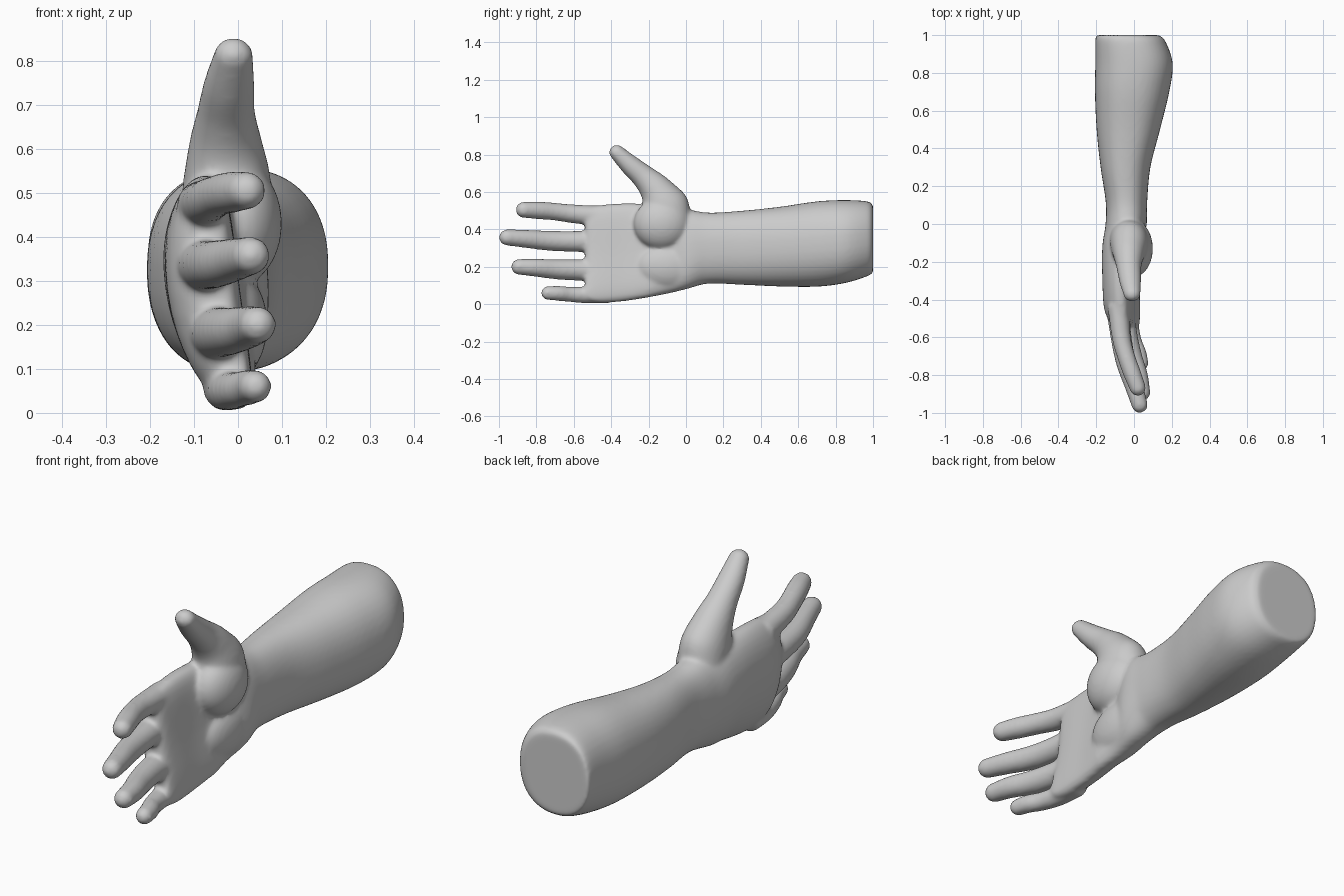
import bpy, bmesh, math
from mathutils import Vector

if "Cube" in bpy.data.objects:
    bpy.data.objects.remove(bpy.data.objects["Cube"])

skin = bpy.data.materials.new("light_grey")
skin.diffuse_color = (0.6, 0.6, 0.6, 1)
skin.use_nodes = True
skin.node_tree.nodes["Principled BSDF"].inputs["Base Color"].default_value = skin.diffuse_color


def spline(rows, steps=6):
    """Catmull-Rom through section rows (x, y, z, radius across, radius along height)."""
    rows = [Vector(r) for r in rows]
    pts = [2 * rows[0] - rows[1]] + rows + [2 * rows[-1] - rows[-2]]
    out = []
    for i in range(1, len(pts) - 2):
        a, b, c, d = pts[i - 1:i + 3]
        for k in range(steps):
            t = k / steps
            out.append(0.5 * (2 * b + (c - a) * t + (2 * a - 5 * b + 4 * c - d) * t ** 2
                              + (3 * b - a - 3 * c + d) * t ** 3))
    return out + [rows[-1]]


def loft(bm, rows, tip=True, power=1.0, bend=None, n=40):
    """Tube through elliptical sections, with an optional rounded far tip."""
    secs = spline(rows)
    if tip:
        last = secs[-1]
        d = (Vector(last[:3]) - Vector(secs[-2][:3])).normalized()
        r = min(last[3], last[4])
        for k in range(1, 7):
            a = k / 6 * math.radians(86)
            p = Vector(last[:3]) + d * r * math.sin(a)
            secs.append(Vector((*p, last[3] * math.cos(a), last[4] * math.cos(a))))
    rings = []
    for i, s in enumerate(secs):
        c = Vector(s[:3])
        t = (Vector(secs[min(i + 1, len(secs) - 1)][:3]) - Vector(secs[max(i - 1, 0)][:3])).normalized()
        if bend:
            t = Vector((0, -1, 0))
        u = (Vector((1, 0, 0)) - t * t.x).normalized()
        v = t.cross(u)
        ring = []
        for k in range(n):
            a = 2 * math.pi * k / n
            cu = math.copysign(abs(math.cos(a)) ** power, math.cos(a))
            sv = math.copysign(abs(math.sin(a)) ** power, math.sin(a))
            p = c + u * s[3] * cu + v * s[4] * sv
            if bend:
                p.x += bend(c.y, (p.z - c.z) / s[4])
            ring.append(bm.verts.new(p))
        rings.append(ring)
    faces = [bm.faces.new(rings[0]), bm.faces.new(rings[-1][::-1])]
    for r0, r1 in zip(rings, rings[1:]):
        for k in range(n):
            j = (k + 1) % n
            faces.append(bm.faces.new((r0[k], r1[k], r1[j], r0[j])))
    bmesh.ops.recalc_face_normals(bm, faces=faces)


def pad(bm, loc, size):
    """Soft muscle pad."""
    vs = bmesh.ops.create_uvsphere(bm, u_segments=32, v_segments=20, radius=1)["verts"]
    for v in vs:
        v.co = Vector(loc) + Vector([a * b for a, b in zip(v.co, size)])


def palm_bend(y, s):
    """The palm cups toward +x, more at the little finger edge."""
    w = min(1, max(0, (0.1 - y) / 0.3))
    return w * (0.04 * s * s - 0.035 * s)


bm = bmesh.new()

# Forearm, wrist and palm
loft(bm, [(-.035, 1.0, .35, .165, .18), (-.02, .97, .35, .185, .2), (0, .85, .335, .205, .222),
          (-.01, .7, .322, .197, .228), (-.03, .5, .308, .168, .213), (-.045, .3, .302, .132, .198),
          (-.04, .12, .3, .11, .19), (-.042, 0, .295, .108, .215), (-.068, -.12, .29, .097, .238),
          (-.078, -.3, .28, .085, .26), (-.075, -.44, .27, .08, .262), (-.065, -.51, .268, .063, .25),
          (-.055, -.54, .268, .035, .22)], tip=False, power=0.88, bend=palm_bend)

# Thumb
loft(bm, [(-.03, -.06, .42, .1, .1), (-.025, -.11, .52, .1, .125), (-.028, -.16, .61, .083, .09),
          (-.027, -.225, .68, .066, .066), (-.02, -.3, .745, .058, .054), (-.01, -.37, .812, .045, .041)])

# Muscle pads at the thumb root and the heel of the palm
pad(bm, (.0, -.13, .43), (.1, .15, .14))
pad(bm, (-.005, -.1, .2), (.072, .17, .12))

# Fingers: index, middle, ring, little
fingers = [
    [(-.085, -.43, .47, .056), (-.067, -.6, .483, .05), (-.042, -.7, .495, .047),
     (-.01, -.79, .502, .047), (.02, -.868, .505, .043)],
    [(-.09, -.43, .335, .06), (-.065, -.62, .336, .055), (-.04, -.74, .34, .053),
     (0, -.86, .35, .048), (.03, -.957, .357, .043)],
    [(-.06, -.43, .18, .06), (-.04, -.58, .183, .057), (-.01, -.7, .187, .053),
     (.025, -.8, .195, .048), (.045, -.893, .2, .042)],
    [(-.03, -.41, .056, .051), (-.02, -.53, .05, .045), (0, -.62, .053, .041),
     (.025, -.68, .058, .04), (.04, -.738, .06, .037)],
]
for f in fingers:
    loft(bm, [(*r, r[3]) for r in f])

mesh = bpy.data.meshes.new("hand_and_forearm")
bm.to_mesh(mesh)
bm.free()
hand = bpy.data.objects.new("hand_and_forearm", mesh)
bpy.context.collection.objects.link(hand)

# Fuse the parts into one soft skin
rem = hand.modifiers.new("fuse", "REMESH")
rem.mode = "VOXEL"
rem.voxel_size = 0.0095
smo = hand.modifiers.new("soften", "SMOOTH")
smo.factor = 0.5
smo.iterations = 10
bpy.context.view_layer.objects.active = hand
hand.select_set(True)
bpy.ops.object.convert(target="MESH")
hand.data.materials.clear()
hand.data.materials.append(skin)
bpy.ops.object.shade_smooth_by_angle(angle=math.radians(40))
